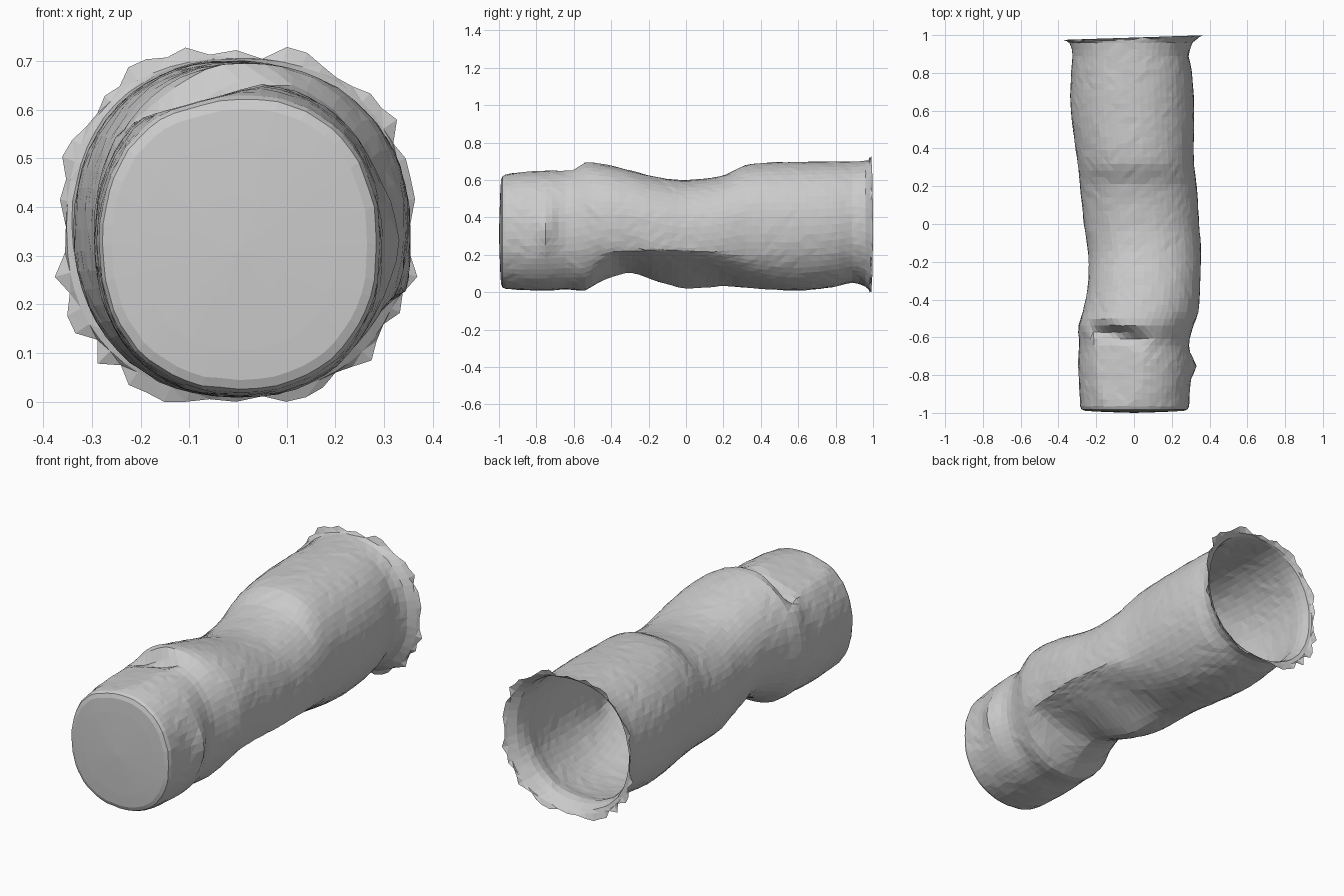
import bpy, bmesh, math, random

old = bpy.data.objects.get("Cube")
if old:
    bpy.data.objects.remove(old, do_unlink=True)
random.seed(4)

# Key cross-sections along the tube: y, x min, x max, z min, z max
KEYS = [
    (-0.965, -0.285, 0.292, 0.02, 0.63), (-0.9, -0.288, 0.295, 0.012, 0.642),
    (-0.75, -0.295, 0.305, 0.01, 0.652), (-0.63, -0.29, 0.292, 0.015, 0.66),
    (-0.54, -0.295, 0.315, 0.01, 0.695), (-0.46, -0.27, 0.342, 0.055, 0.688),
    (-0.3, -0.242, 0.35, 0.098, 0.652), (-0.15, -0.243, 0.355, 0.05, 0.615),
    (0.0, -0.265, 0.345, 0.02, 0.60), (0.2, -0.285, 0.332, 0.03, 0.625),
    (0.33, -0.3, 0.317, 0.022, 0.682), (0.6, -0.335, 0.318, 0.01, 0.697),
    (0.8, -0.332, 0.306, 0.03, 0.70), (0.9, -0.325, 0.29, 0.052, 0.70),
    (0.96, -0.34, 0.31, 0.03, 0.703),
]
SIDES = 56


def section(y):
    """Smoothly interpolated bounds of the tube at y."""
    i = max(k for k in range(len(KEYS) - 1) if KEYS[k][0] <= y + 1e-6)
    a, b = KEYS[i], KEYS[i + 1]
    before, after = KEYS[max(i - 1, 0)], KEYS[min(i + 2, len(KEYS) - 1)]
    span = b[0] - a[0]
    t = (y - a[0]) / span
    out = []
    for c in range(1, 5):
        m0 = (b[c] - before[c]) / (b[0] - before[0]) * span
        m1 = (after[c] - a[c]) / (after[0] - a[0]) * span
        out.append((2*t**3 - 3*t*t + 1) * a[c] + (t**3 - 2*t*t + t) * m0
                   + (3*t*t - 2*t**3) * b[c] + (t**3 - t*t) * m1)
    return out


def ramp(y, start, end):
    """Smooth step from 0 at start to 1 at end."""
    t = max(0, min(1, (y - start) / (end - start)))
    return t * t * (3 - 2 * t)


def ring_points(y, bounds, power=0.92):
    """Rounded cross-section with a sloping front shoulder and a chamfered belly."""
    x0, x1, z0, z1 = bounds
    cx, cz = (x0 + x1) / 2, (z0 + z1) / 2
    belly = ramp(y, -0.52, -0.36) * ramp(y, 0.6, 0.0)
    front = ramp(y, -0.5, -0.7)
    pts = []
    for k in range(SIDES):
        a = 2 * math.pi * k / SIDES
        c, s = math.cos(a), math.sin(a)
        px = power - 0.05 * front
        if c > 0 and s < 0:
            px -= 0.4 * belly
        x = cx + math.copysign(abs(c) ** px, c) * (x1 - x0) / 2
        z = cz + math.copysign(abs(s) ** power, s) * (z1 - z0) / 2
        # slanted shoulder of the closed end, dipping in a fold where it starts
        edge = -0.54 - 0.2 * x
        fold = 0.02 * math.exp(-((y - edge + 0.06) / 0.04)**2) * ramp(x, 0.2, 0.0)
        z -= ramp(y, edge, edge - 0.07) * max(0, z - (0.638 + 0.28 * x - fold))
        # flat underside rising to a corner on one side
        if s < 0 and x > 0:
            z += belly * max(0, z0 + (0.228 - z0) * x / 0.345 - z)
        # small side pinch
        x += 0.025 * math.exp(-((y + 0.75) / 0.045)**2) * max(0, c) ** 20
        pts.append((x, y, z))
    return pts


def jitter(p, amount):
    return [v + random.uniform(-amount, amount) for v in p]


bm = bmesh.new()
rings = []
steps = 54
for j in range(steps + 1):
    y = KEYS[0][0] + (KEYS[-1][0] - KEYS[0][0]) * j / steps
    pts = ring_points(y, section(min(y, KEYS[-1][0])))
    rings.append([bm.verts.new(jitter(p, 0.0016)) for p in pts])

# Ragged flared rim at the open end
for y, flare, rough in ((0.976, 1.0, 0.0), (0.985, 1.05, 0.05)):
    ring = []
    for x, yy, z in ring_points(y, (-0.352, 0.345, 0.015, 0.705), 0.86):
        f = flare + random.uniform(-rough, rough)
        yr = min(1.0, y + 0.035 * x + (0.002 if rough else 0))
        ring.append(bm.verts.new((x * f, yr, max(0, 0.36 + (z - 0.36) * f))))
    rings.append(ring)

for lower, upper in zip(rings, rings[1:]):
    for k in range(SIDES):
        n = (k + 1) % SIDES
        bm.faces.new((lower[k], lower[n], upper[n], upper[k]))

# Softly rounded, slightly domed closed end
outer = rings[0]
base = [v.co.copy() for v in outer]
for scale, y in ((0.975, -0.981), (0.91, -0.989), (0.7, -0.993), (0.35, -0.997)):
    ring = [bm.verts.new((p.x * scale, y, 0.31 + (p.z - 0.31) * scale)) for p in base]
    for k in range(SIDES):
        n = (k + 1) % SIDES
        bm.faces.new((ring[k], ring[n], outer[n], outer[k]))
    outer = ring
tip = bm.verts.new((0, -1, 0.31))
for k in range(SIDES):
    bm.faces.new((tip, outer[(k + 1) % SIDES], outer[k]))

bmesh.ops.recalc_face_normals(bm, faces=bm.faces)
bmesh.ops.triangulate(bm, faces=bm.faces)
mesh = bpy.data.meshes.new("tunnel_tube")
bm.to_mesh(mesh)
bm.free()
tube = bpy.data.objects.new("tunnel_tube", mesh)
bpy.context.collection.objects.link(tube)

# Plain grey surface
grey = bpy.data.materials.new("plain grey")
grey.use_nodes = True
colour = (0.6, 0.6, 0.6, 1)
grey.diffuse_color = colour
grey.node_tree.nodes["Principled BSDF"].inputs["Base Color"].default_value = colour
mesh.materials.append(grey)
